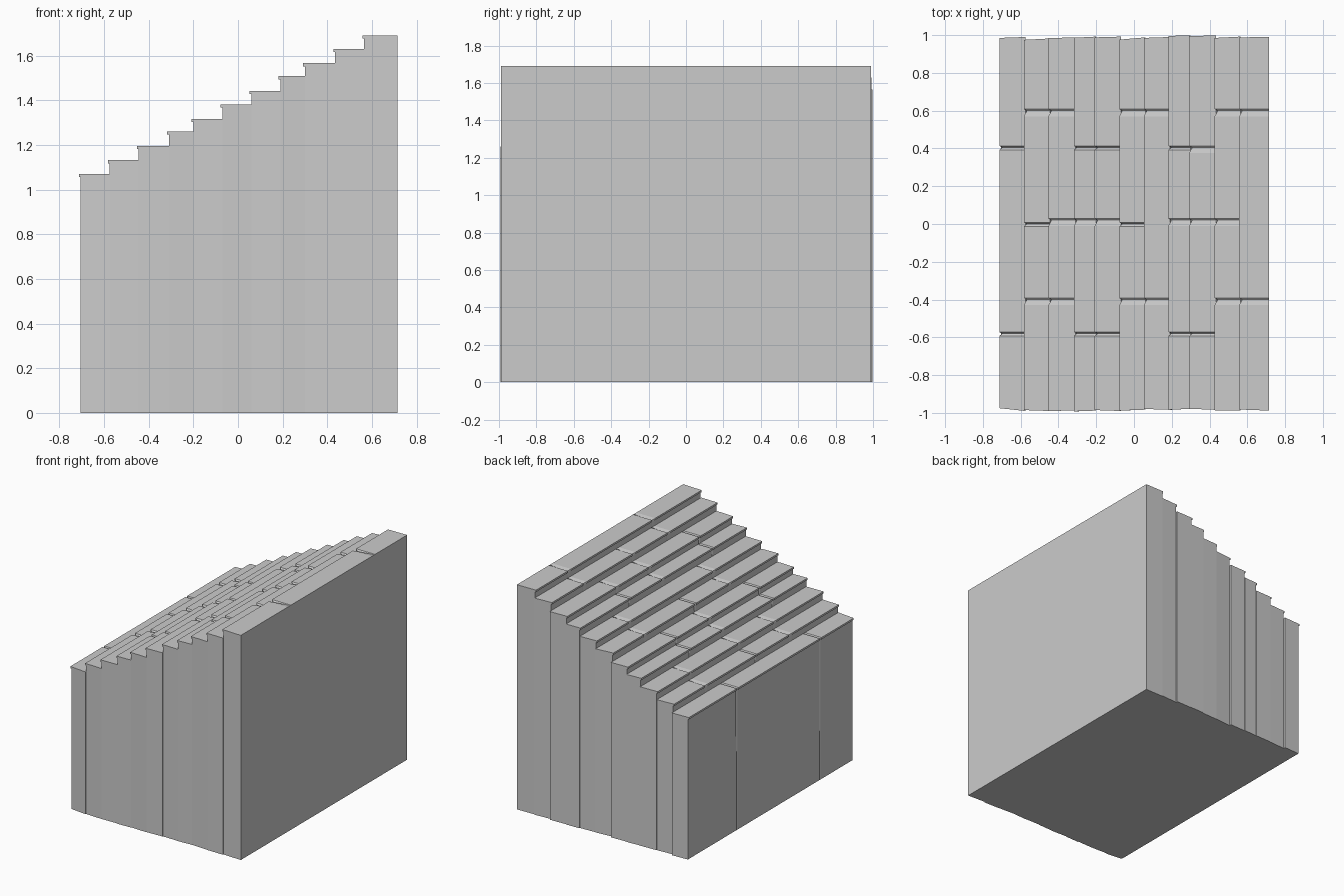
import bpy, bmesh

if "Cube" in bpy.data.objects:
    bpy.data.objects.remove(bpy.data.objects["Cube"])

# Step layout: edges along x, tread heights
xs = [-0.705, -0.575, -0.445, -0.31, -0.20, -0.07, 0.06, 0.19, 0.30, 0.435, 0.565, 0.715]
zs = [1.07, 1.132, 1.195, 1.26, 1.316, 1.382, 1.442, 1.508, 1.566, 1.63, 1.69]
# Slightly uneven plank ends (left, right of each plank)
front = [(-.975, -.99), (-.985, -.99), (-.99, -.987), (-.992, -.988), (-.985, -.99), (-.988, -.983),
         (-.98, -.982), (-.984, -.978), (-.978, -.984), (-.986, -.988), (-.982, -.988)]
back = [(.985, .99), (.975, .982), (.984, .988), (.986, .992), (.988, .992), (.976, .988),
        (.985, .99), (.996, .998), (.995, .998), (.985, .992), (.988, .99)]
# Cross joints between planks, and chips in the step noses
joints = {0: (.405, -.58), 1: (0,), 3: (.405, -.58), 4: (.405, -.58), 5: (0,), 7: (.405, -.58), 8: (-.58,)}
chips = {1: (.6, -.4), 2: (.6, .02, -.4), 3: (.02,), 4: (.02,), 5: (.6, -.4), 6: (.6, -.4),
         7: (.02,), 8: (.405, .02), 9: (.6, .02, -.4), 10: (.6, -.4)}

bm = bmesh.new()


def face(points):
    verts = [bm.verts.new(p) for p in points]
    bm.faces.new(verts)


for i, z in enumerate(zs):
    x0, x1 = xs[i], xs[i + 1]
    foot = zs[i - 1] if i else 0.0
    nose = x0 - 0.008
    # Section of one step: riser, overhanging nose, tread
    section = [(x0, foot), (x0, z - .014), (nose, z - .014), (nose, z), (x1, z)]

    # Stations along y; every joint or chip gets a dent with a rim either side
    stations = [(None, 0)]
    marks = [(y, 2) for y in joints.get(i, ())] + [(y, 1) for y in chips.get(i, ())]
    for y, kind in sorted(marks):
        w = .012 if kind == 2 else .03
        stations += [(y - w, 0), (y, kind), (y + .008, 0)]
    stations.append(("end", 0))

    rows = []
    for y, kind in stations:
        row = []
        for k, (px, pz) in enumerate(section):
            side = 1 if k == 4 else 0
            py = front[i][side] if y is None else back[i][side] if y == "end" else y
            if kind and k in (2, 3):
                px += .016
            if kind and k == 1:
                px += .008
            if kind == 2 and k >= 3:
                pz -= .01
            if kind == 1 and k == 3:
                pz -= .012
            row.append((px, py, pz))
        rows.append(row)
    for a, b in zip(rows, rows[1:]):
        for k in range(4):
            face((a[k], a[k + 1], b[k + 1], b[k]))

    # Plank ends, underside and the thin steps between neighbouring plank ends
    for ends, row in ((front, rows[0]), (back, rows[-1])):
        low = [(x1, ends[i][1], 0), (x0, ends[i][0], 0)]
        outline = low + (row if i else row[1:])
        face(outline if ends is back else outline[::-1])
        if i:
            p, q = ends[i - 1][1], ends[i][0]
            face(((x0, p, 0), (x0, p, foot), (x0, q, foot), (x0, q, 0)))
    face(((x0, front[i][0], 0), (x0, back[i][0], 0), (x1, back[i][1], 0), (x1, front[i][1], 0)))

# Tall right-hand wall
x, f, b = xs[-1], front[-1][1], back[-1][1]
face(((x, f, 0), (x, b, 0), (x, b, zs[-1]), (x, f, zs[-1])))

bmesh.ops.remove_doubles(bm, verts=bm.verts, dist=1e-5)
bmesh.ops.recalc_face_normals(bm, faces=bm.faces)
mesh = bpy.data.meshes.new("stepped_block")
bm.to_mesh(mesh)
bm.free()
block = bpy.data.objects.new("stepped_block", mesh)
bpy.context.collection.objects.link(block)
